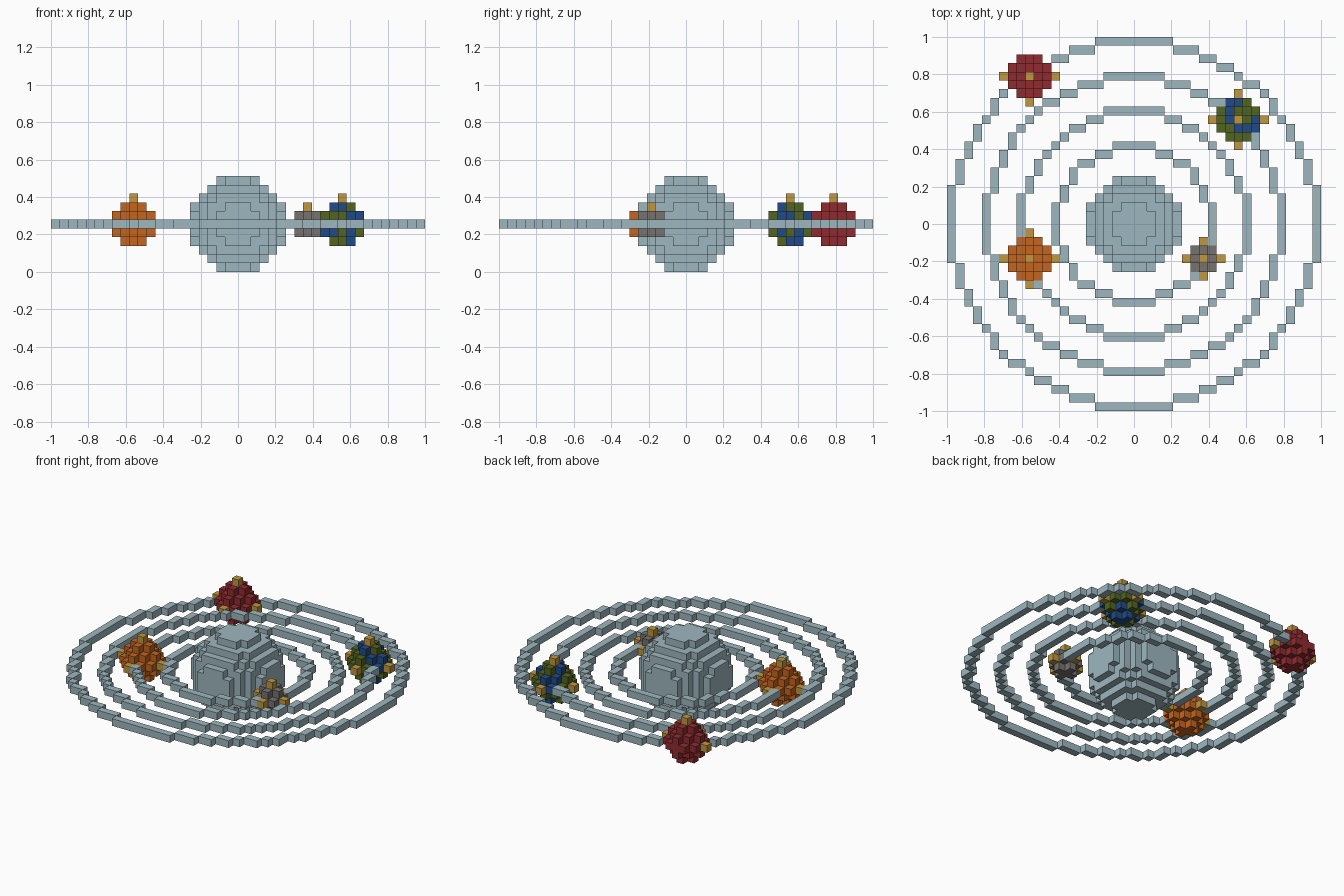
import bpy
import bmesh
import math
from itertools import product
from mathutils import Vector

if "Cube" in bpy.data.objects:
    bpy.data.objects.remove(bpy.data.objects["Cube"], do_unlink=True)

V = 2 / 43            # edge length of one block
MID = 5.5 * V         # height of the orbit plane


def material(name, r, g, b):
    m = bpy.data.materials.new(name)
    m.diffuse_color = (r, g, b, 1)
    m.use_nodes = True
    node = next(n for n in m.node_tree.nodes if n.type == 'BSDF_PRINCIPLED')
    node.inputs["Base Color"].default_value = (r, g, b, 1)
    return m


PALE = material("pale_blue_gray", .34, .47, .52)
ORANGE = material("orange", .55, .13, .014)
RED = material("dark_red", .28, .024, .028)
BLUE = material("ocean_blue", .015, .07, .24)
GREEN = material("land_green", .085, .13, .014)
GOLD = material("gold", .52, .31, .052)
GRAY = material("stone_gray", .18, .17, .16)

AXES = [Vector(a) for a in ((1, 0, 0), (0, 1, 0), (0, 0, 1))]


def build_blocks(name, cells, mats):
    """Skin a dictionary of grid cells (cell -> material slot)."""
    bm = bmesh.new()
    for cell, slot in cells.items():
        c = Vector(cell)
        for i, side in product(range(3), (1, -1)):
            n = AXES[i] * side
            if tuple(int(k) for k in c + n) in cells:
                continue
            u, w = AXES[(i + 1) % 3] / 2, AXES[(i + 2) % 3] * side / 2
            p = c + n / 2
            corners = (p - u - w, p + u - w, p + u + w, p - u + w)
            face = bm.faces.new([bm.verts.new(q * V + Vector((0, 0, MID))) for q in corners])
            face.material_index = slot
    bmesh.ops.remove_doubles(bm, verts=bm.verts, dist=V / 50)
    mesh = bpy.data.meshes.new(name)
    bm.to_mesh(mesh)
    bm.free()
    for m in mats:
        mesh.materials.append(m)
    ob = bpy.data.objects.new(name, mesh)
    bpy.context.collection.objects.link(ob)
    return ob


def ball(center, r, limit):
    """Offsets and cells of a blocky ball."""
    span = range(-r, r + 1)
    return {tuple(a + b for a, b in zip(center, o)): o
            for o in product(span, span, span) if sum(k * k for k in o) <= limit}


# Land pattern of the blue planet: layers top to bottom, rows back to front
LAND = ("..... ..g.. .b.g. ..b.. .....",
        "..b.. .b.g. g...b .g.b. ..g..",
        ".b.g. g...g b...b g...b .g.g.",
        "..g.. .g.b. b...g .b.b. ..g..",
        "..... ..b.. .g.b. ..g.. .....")


def land_slot(o):
    rows = LAND[2 - o[2]].split()
    return int(rows[2 - o[1]][o[0] + 2] == "g")


# Central sun
build_blocks("sun", {c: 0 for c in ball((0, 0, 0), 5, 30)}, [PALE])

# Planets with gold knobs on their sides and top
LEFT, RIGHT, BACK, FRONT, TOP = (-1, 0, 0), (1, 0, 0), (0, 1, 0), (0, -1, 0), (0, 0, 1)
ALL = (LEFT, RIGHT, BACK, FRONT, TOP)
planets = (
    ("gray_planet", (8, -4, 0), 1, 2, [GRAY], ALL),
    ("orange_planet", (-12, -4, 0), 2, 5, [ORANGE], ALL),
    ("blue_planet", (12, 12, 0), 2, 5, [BLUE, GREEN], ALL),
    ("red_planet", (-12, 17, 0), 2, 5, [RED], (LEFT, RIGHT, FRONT, TOP)),
)
taken = set()
for name, center, r, limit, mats, knobs in planets:
    cells = ball(center, r, limit)
    taken |= set(cells)
    build_blocks(name, {c: land_slot(o) if len(mats) > 1 else 0
                        for c, o in cells.items()}, mats)
    build_blocks(name + "_knobs",
                 {tuple(a + (r + 1) * d for a, d in zip(center, k)): 0 for k in knobs}, [GOLD])


# Orbit rings: one octant of a stepped circle, mirrored round
def ring_cells(radius):
    cells = {}
    for x in range(radius):
        y = round(math.sqrt((radius - .03) ** 2 - x * x))
        if x > y:
            break
        for sx, sy in product((1, -1), repeat=2):
            cells[(sx * x, sy * y, 0)] = 0
            cells[(sy * y, sx * x, 0)] = 0
    return {c: 0 for c in cells if c not in taken}


for label, radius in (("inner", 9), ("second", 13), ("third", 17), ("outer", 21)):
    build_blocks(label + "_orbit_ring", ring_cells(radius), [PALE])
